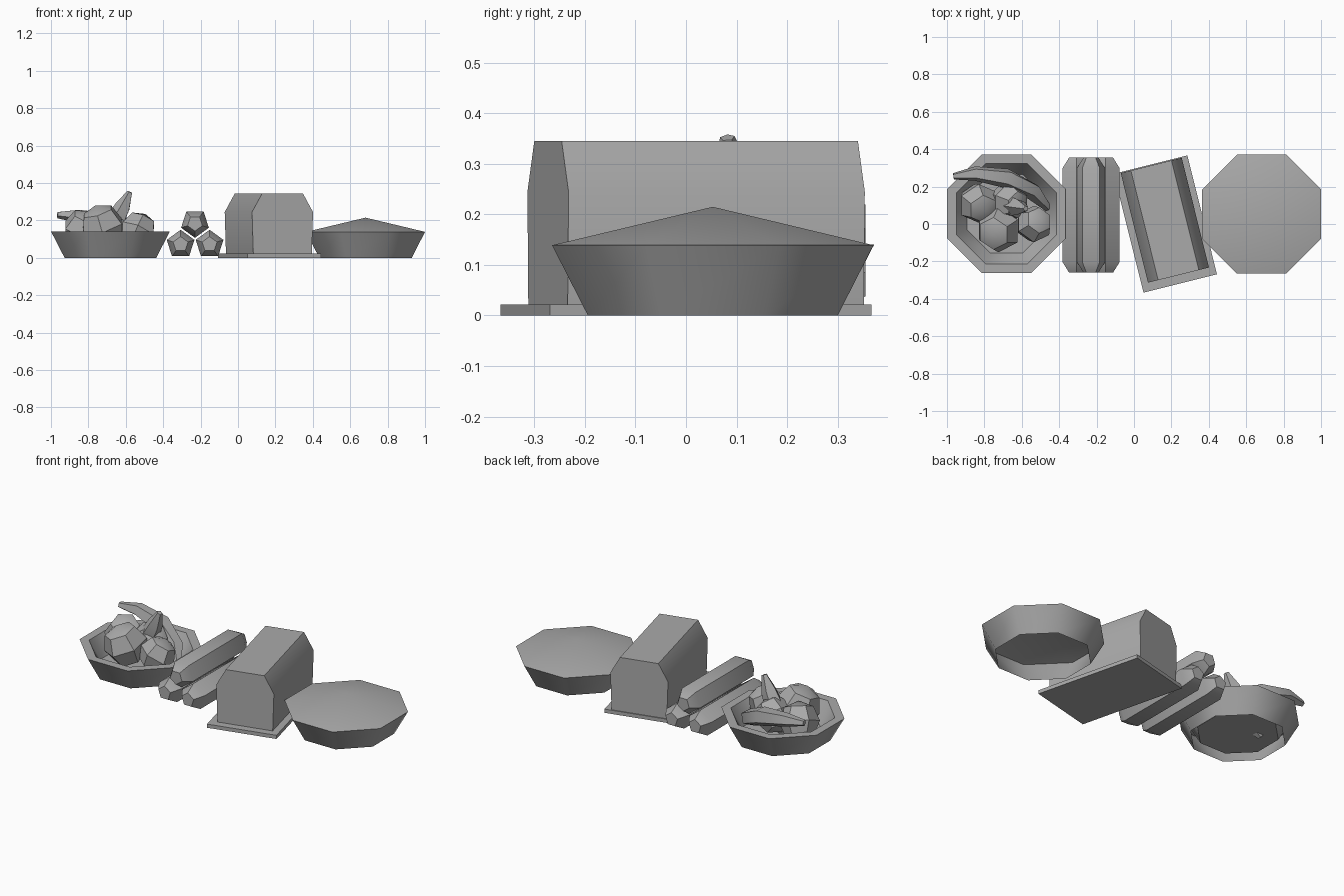
import bpy, bmesh, math
from mathutils import Vector, Matrix

if "Cube" in bpy.data.objects:
    bpy.data.objects.remove(bpy.data.objects["Cube"])

grey = bpy.data.materials.new("plain grey")
grey.diffuse_color = (0.4, 0.4, 0.4, 1)
grey.use_nodes = True
grey.node_tree.nodes["Principled BSDF"].inputs["Base Color"].default_value = grey.diffuse_color


def finish(name, bm, angle=50):
    bmesh.ops.remove_doubles(bm, verts=bm.verts, dist=0.0005)
    mesh = bpy.data.meshes.new(name)
    bm.to_mesh(mesh)
    bm.free()
    mesh.materials.append(grey)
    mesh.shade_smooth()
    mesh.set_sharp_from_angle(angle=math.radians(angle))
    obj = bpy.data.objects.new(name, mesh)
    bpy.context.collection.objects.link(obj)
    return obj


def loft(name, rings, cap_start=True, cap_end=True, angle=50):
    """Skin rings of points that run counter-clockwise about the travel direction."""
    bm = bmesh.new()
    vs = [[bm.verts.new(p) for p in r] for r in rings]
    n = len(rings[0])
    for a, b in zip(vs, vs[1:]):
        for i in range(n):
            j = (i + 1) % n
            bm.faces.new((a[i], a[j], b[j], b[i]))
    if cap_start:
        bm.faces.new(vs[0][::-1])
    if cap_end:
        bm.faces.new(vs[-1])
    return finish(name, bm, angle)


def ring(c, u, v, r, n, start=0.0):
    return [Vector(c) + r * (math.cos(start + 2 * math.pi * i / n) * Vector(u)
                             + math.sin(start + 2 * math.pi * i / n) * Vector(v))
            for i in range(n)]


def octagon(cx, cy, z, apothem):
    return ring((cx, cy, z), (1, 0, 0), (0, 1, 0),
                apothem / math.cos(math.pi / 8), 8, math.pi / 8)


# Bowl: hollow foot, sloping wall, flat rim and raised inner floor
bx, by = -0.682, 0.055
loft("fruit_bowl", [octagon(bx, by, z, r) for z, r in
                    ((0, 0.245), (0.14, 0.317), (0.14, 0.268), (0.03, 0.21))],
     cap_start=False)

# Pie: open-bottomed dish with a shallow pointed crust
px, py = 0.682, 0.053
loft("pie_dish", [octagon(px, py, 0, 0.247), octagon(px, py, 0.139, 0.318)],
     cap_start=False, cap_end=False)
loft("pie_crust", [octagon(px, py, 0.139, 0.318), octagon(px, py, 0.215, 0.0001)],
     cap_start=False, cap_end=False)

# Three stacked baguettes with five sides and tapered ends
for i, (x, z, turn) in enumerate(((-0.307, 0.072, 90), (-0.152, 0.072, 90),
                                  (-0.23, 0.185, 270))):
    loft(f"baguette_{i + 1}",
         [ring((x, y, z), (-1, 0, 0), (0, 0, 1), r, 5, math.radians(turn))
          for y, r in ((-0.26, 0.042), (-0.205, 0.078), (0.3, 0.078), (0.355, 0.042))])

# Cutting board and loaf, both turned on the table
turn = Matrix.Rotation(math.radians(14), 4, 'Z')
bm = bmesh.new()
bmesh.ops.create_cube(bm, size=1, matrix=Matrix.Translation((0.168, 0, 0.011)) @ turn
                      @ Matrix.Diagonal((0.405, 0.655, 0.022, 1)))
finish("cutting_board", bm, 30)

half = [(0.161, 0.022), (0.168, 0.245), (0.112, 0.345)]
profile = half + [(-x, z) for x, z in reversed(half)]
place = Matrix.Translation((0.165, 0.02, 0)) @ turn
loft("bread_loaf", [[place @ Vector((x, y, z)) for x, z in profile]
                    for y in (0.302, -0.302)], angle=35)

# Apples: coarse faceted balls, each tilted differently
for i, (c, r, tilt) in enumerate((((-0.83, 0.11, 0.15), 0.112, (0.4, 0.3)),
                                  ((-0.725, -0.03, 0.165), 0.125, (0.25, -0.3)),
                                  ((-0.535, 0.0, 0.145), 0.102, (-0.3, 0.4)),
                                  ((-0.67, 0.12, 0.15), 0.105, (0.3, 0.7)))):
    bm = bmesh.new()
    bmesh.ops.create_uvsphere(bm, u_segments=6, v_segments=4, radius=r,
                              matrix=Matrix.Translation(c)
                              @ Matrix.Rotation(tilt[0], 4, 'X')
                              @ Matrix.Rotation(tilt[1], 4, 'Y'))
    finish(f"apple_{i + 1}", bm, 35)


# Bananas: tapered five-sided tubes along a bent path
def banana(name, path, radii):
    pts = [Vector(p) for p in path]
    rings = []
    for i, p in enumerate(pts):
        t = (pts[min(i + 1, len(pts) - 1)] - pts[max(i - 1, 0)]).normalized()
        u = Vector((0, 1, 0)).cross(t).normalized()
        rings.append(ring(p, u, t.cross(u), radii[i], 5))
    loft(name, rings, angle=35)


banana("banana_lying",
       [(-0.965, 0.255, 0.23), (-0.85, 0.27, 0.225), (-0.68, 0.245, 0.19),
        (-0.54, 0.175, 0.12), (-0.46, 0.085, 0.05)],
       [0.018, 0.04, 0.055, 0.048, 0.02])
banana("banana_standing",
       [(-0.578, 0.082, 0.352), (-0.615, 0.09, 0.27), (-0.67, 0.1, 0.17),
        (-0.73, 0.108, 0.08), (-0.795, 0.112, 0.025)],
       [0.015, 0.045, 0.058, 0.045, 0.018])
